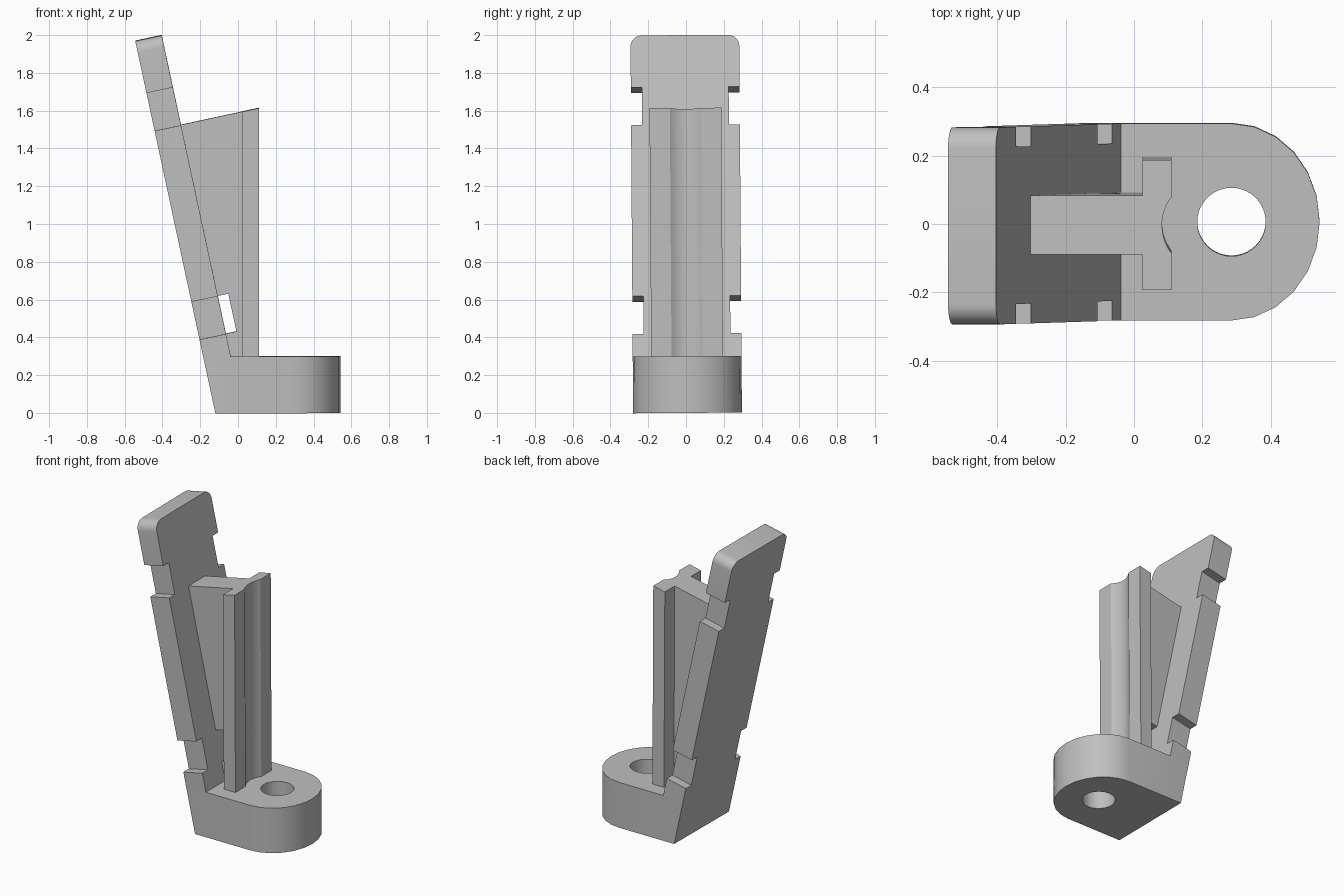
import bpy, bmesh, math
from mathutils import Vector, Matrix

cube = bpy.data.objects.get("Cube")
if cube:
    bpy.data.objects.remove(cube, do_unlink=True)

grey = bpy.data.materials.new("plain grey")
grey.use_nodes = True
colour = (0.52, 0.52, 0.52, 1)
grey.diffuse_color = colour
grey.node_tree.nodes["Principled BSDF"].inputs["Base Color"].default_value = colour

# Axes of the leaning plate
ALONG = Vector((-0.2103, 0, 0.9776))
OUT = Vector((0.9776, 0, 0.2103))
HEEL = Vector((-0.12, 0, 0))
HALF, THICK, BASE_TOP = 0.288, 0.143, 0.3
NOTCHES = ((0.399, 0.603), (1.529, 1.734))
LEAN = Matrix.Translation((0, 0.008, 0)) @ Matrix.Rotation(0.007, 4, 'X')


def on_plate(depth, length, y=0):
    return HEEL + OUT * depth + ALONG * length + Vector((0, y, 0))


def arc(cx, cy, rx, ry, start, end, steps):
    angles = [math.radians(start + (end - start) * i / steps) for i in range(steps + 1)]
    return [(cx + rx * math.cos(a), cy + ry * math.sin(a)) for a in angles]


def prism(name, outline, sweep, cuts=()):
    """Extrude an outline, then trim with planes given as (point, removed side)."""
    bm = bmesh.new()
    face = bm.faces.new([bm.verts.new(p) for p in outline])
    grown = bmesh.ops.extrude_face_region(bm, geom=[face], use_keep_orig=True)
    moved = [g for g in grown["geom"] if isinstance(g, bmesh.types.BMVert)]
    bmesh.ops.translate(bm, verts=moved, vec=sweep)
    for point, side in cuts:
        result = bmesh.ops.bisect_plane(bm, geom=bm.verts[:] + bm.edges[:] + bm.faces[:],
                                        plane_co=point, plane_no=side, clear_outer=True)
        rim = [g for g in result["geom_cut"] if isinstance(g, bmesh.types.BMEdge)]
        bmesh.ops.edgenet_fill(bm, edges=rim)
    bmesh.ops.recalc_face_normals(bm, faces=bm.faces[:])
    mesh = bpy.data.meshes.new(name)
    bm.to_mesh(mesh)
    bm.free()
    mesh.materials.append(grey)
    ob = bpy.data.objects.new(name, mesh)
    bpy.context.collection.objects.link(ob)
    return ob


# Foot with a rounded end, trimmed along the plate's outer face
foot = [(-0.3, -HALF)] + arc(0.285, 0, 0.258, HALF, -90, 90, 12) + [(-0.3, HALF)]
base = prism("base", [(x, y, 0) for x, y in foot], (0, 0, BASE_TOP), [(HEEL, -OUT)])

# Screw hole through the foot
ring = arc(0.285, 0, 0.1, 0.1, 0, 360, 40)[:-1]
cutter = prism("hole_cutter", [(x, y, -0.1) for x, y in ring], (0, 0, 0.6))
cutter.hide_render = True
cutter.hide_viewport = True
cut = base.modifiers.new("hole", 'BOOLEAN')
cut.operation = 'DIFFERENCE'
cut.solver = 'EXACT'
cut.object = cutter

# Leaning plate: half outline with notches and a rounded corner, then mirrored
half = [(HALF, 0.2)]
for low, high in NOTCHES:
    half += [(HALF, low), (HALF - 0.058, low), (HALF - 0.058, high), (HALF, high)]
half += arc(HALF - 0.06, 2.015 - 0.06, 0.06, 0.06, 0, 90, 8)
outline = half + [(-y, v) for y, v in reversed(half)]
plate = prism("leaning_plate", [on_plate(0, v, y) for y, v in outline], OUT * THICK,
              [(Vector((0, 0, BASE_TOP)), Vector((0, 0, -1)))])

# Web between plate and upright, with the window beside the lower notch
low, high = NOTCHES[0]
side = [on_plate(d, v, -0.086) for d, v in
        ((0.13, 0.27), (0.13, low), (0.2, low), (0.2, high), (0.13, high), (0.13, 1.53))]
reach = (0.03 - on_plate(0, 1.53).x) / OUT.x
side += [on_plate(reach, 1.53, -0.086), Vector((0.03, -0.086, 0.29))]
web = prism("web", side, (0, 0.172, 0))

# Upright flange with a shallow groove down its front, sloped on top
groove = arc(0.219, 0, 0.137, 0.137, 143, 217, 12)
flange = [(0.025, -0.19), (0.025, 0.19), (0.11, 0.19)] + groove + [(0.11, -0.19)]
upright = prism("upright_flange", [(x, y, 0.29) for x, y in flange], (0, 0, 1.5),
                [(on_plate(0, 1.53), ALONG)])

# Slight tilt of the whole piece, and smooth rounded faces
for ob in (base, cutter, plate, web, upright):
    ob.data.transform(LEAN)
bpy.ops.object.select_all(action='DESELECT')
for ob in (base, plate, web, upright):
    ob.select_set(True)
    bpy.context.view_layer.objects.active = ob
bpy.ops.object.shade_smooth_by_angle(angle=math.radians(30))
